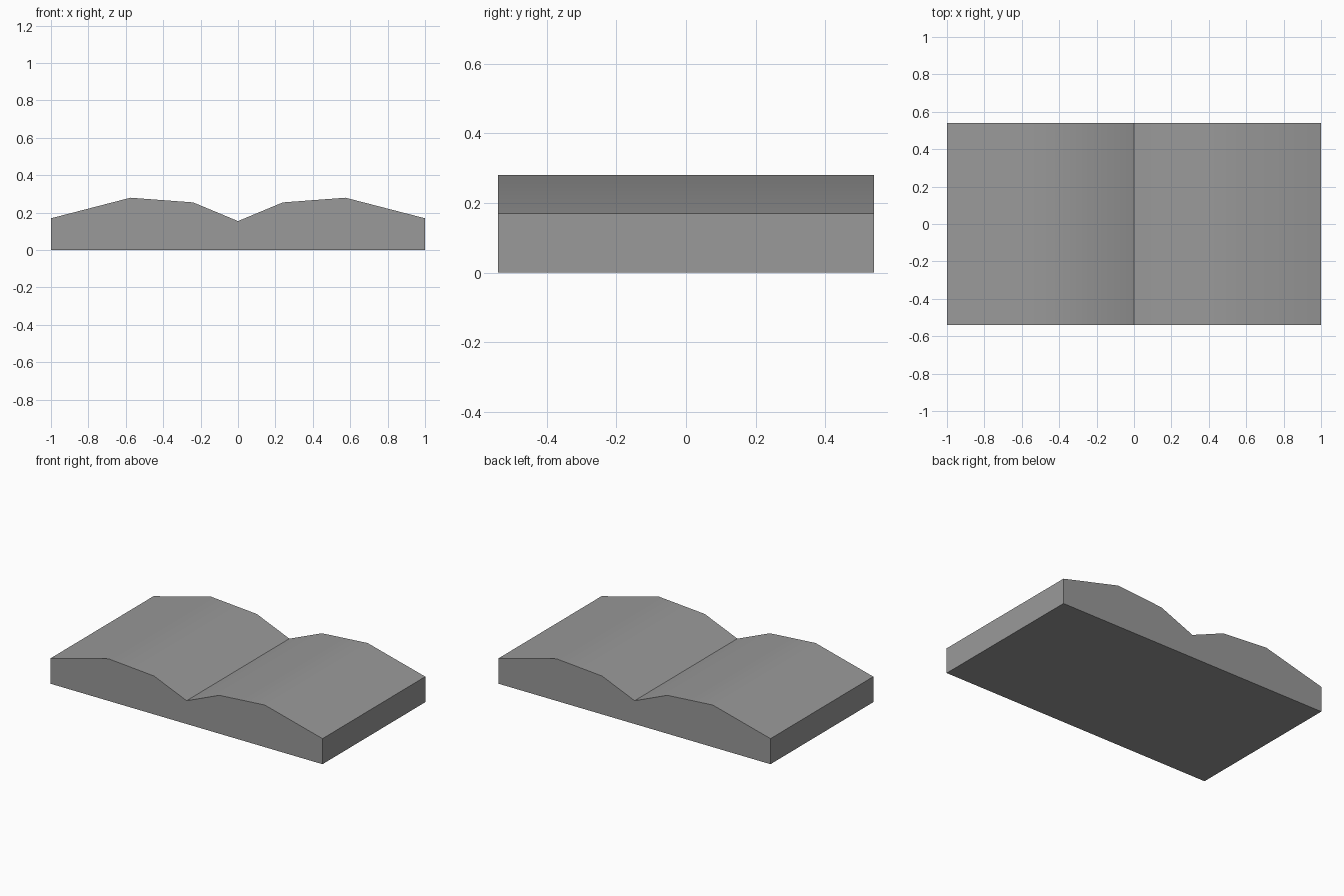
import bpy
import bmesh
import math

cube = bpy.data.objects.get("Cube")
if cube:
    bpy.data.objects.remove(cube, do_unlink=True)

HALF_DEPTH = 0.54

# Plain grey surface
grey = bpy.data.materials.new("mid grey")
grey.use_nodes = True
colour = (0.32, 0.32, 0.32, 1)
grey.diffuse_color = colour
grey.node_tree.nodes["Principled BSDF"].inputs["Base Color"].default_value = colour

# Half of the top outline, from the outer edge to the central valley
half_top = [(1, 0.17), (0.575, 0.28), (0.24, 0.255), (0, 0.155)]
mirrored_top = [(-x, z) for x, z in reversed(half_top[:-1])]
outline = [(1, 0)] + half_top + mirrored_top + [(-1, 0)]

# Extrude the closed outline from front to back
bm = bmesh.new()
front = bm.faces.new([bm.verts.new((x, -HALF_DEPTH, z)) for x, z in outline])
extruded = bmesh.ops.extrude_face_region(bm, geom=[front], use_keep_orig=True)
back_verts = [g for g in extruded["geom"] if isinstance(g, bmesh.types.BMVert)]
bmesh.ops.translate(bm, verts=back_verts, vec=(0, 2 * HALF_DEPTH, 0))
bmesh.ops.recalc_face_normals(bm, faces=bm.faces)

mesh = bpy.data.meshes.new("double_hump_block")
bm.to_mesh(mesh)
bm.free()
mesh.materials.append(grey)
block = bpy.data.objects.new("double_hump_block", mesh)
bpy.context.collection.objects.link(block)

# Smooth humps, crisp valley and borders
bpy.ops.object.select_all(action="DESELECT")
block.select_set(True)
bpy.context.view_layer.objects.active = block
bpy.ops.object.shade_smooth_by_angle(angle=math.radians(30))
